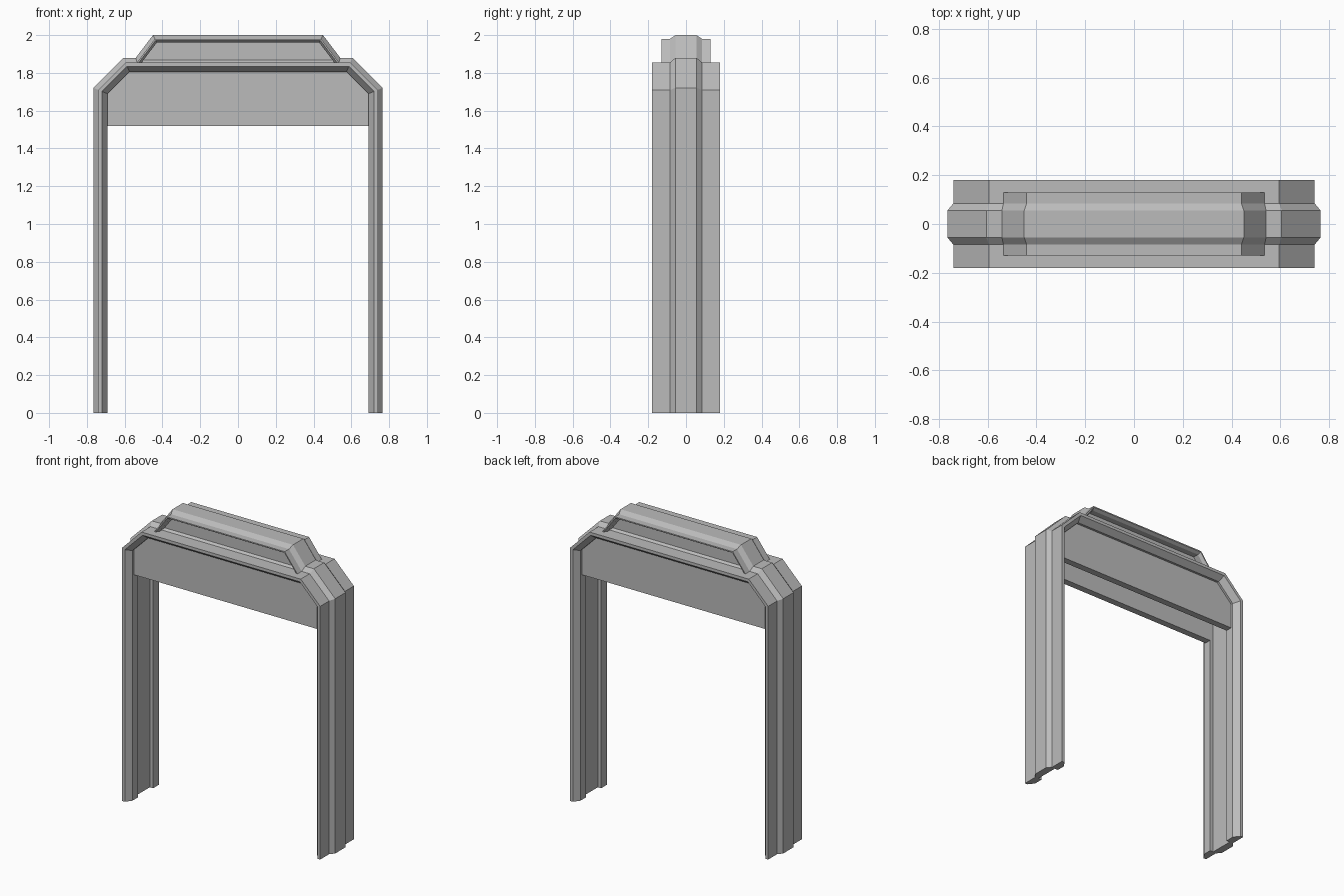
import bpy
import bmesh
from mathutils import Vector

cube = bpy.data.objects.get("Cube")
if cube:
    bpy.data.objects.remove(cube, do_unlink=True)

grey = bpy.data.materials.new("plain_grey")
grey.use_nodes = True
COLOUR = (0.5, 0.5, 0.5, 1)
grey.diffuse_color = COLOUR
grey.node_tree.nodes["Principled BSDF"].inputs["Base Color"].default_value = COLOUR


def finish(bm, name):
    bmesh.ops.recalc_face_normals(bm, faces=bm.faces)
    mesh = bpy.data.meshes.new(name)
    bm.to_mesh(mesh)
    bm.free()
    mesh.materials.append(grey)
    obj = bpy.data.objects.new(name, mesh)
    bpy.context.collection.objects.link(obj)
    return obj


def mirrored(half):
    """Complete a left-to-right outline from its left (-x) half."""
    return half + [(-x, z) for x, z in reversed(half)]


def offset(path, d):
    """Move an open outline outward by d, mitred, with level ends."""
    pts = [Vector(p) for p in path]
    normals = []
    for a, b in zip(pts, pts[1:]):
        t = (b - a).normalized()
        normals.append(Vector((-t.y, t.x)))
    out = []
    for i, p in enumerate(pts):
        if 0 < i < len(pts) - 1:
            n = normals[i]
            m = (normals[i - 1] + n).normalized()
        else:
            n = normals[min(i, len(normals) - 1)]
            m = Vector((1, 0))
        out.append(p + m * (d / m.dot(n)))
    return out


def sweep(name, path, half_section):
    """Sweep a moulding section of (outward, depth) points along an outline."""
    section = half_section + [(d, -y) for d, y in reversed(half_section)]
    bm = bmesh.new()
    rails = [[bm.verts.new((p.x, y, p.y)) for p in offset(path, d)]
             for d, y in section]
    for r, s in zip(rails, rails[1:] + rails[:1]):
        for i in range(len(path) - 1):
            bm.faces.new((r[i], r[i + 1], s[i + 1], s[i]))
    for end in (0, -1):
        bm.faces.new([r[end] for r in rails])
    return finish(bm, name)


def panel(name, outline, y0, y1):
    """Flat board from an outline in x and z."""
    bm = bmesh.new()
    face = bm.faces.new([bm.verts.new((x, y0, z)) for x, z in outline])
    ext = bmesh.ops.extrude_face_region(bm, geom=[face])
    verts = [g for g in ext["geom"] if isinstance(g, bmesh.types.BMVert)]
    bmesh.ops.translate(bm, verts=verts, vec=(0, y1 - y0, 0))
    return finish(bm, name)


# Main frame: chamfered arch with raised outer band and inner groove
arch = mirrored([(-0.74, 0), (-0.74, 1.71), (-0.595, 1.855)])
sweep("door_frame", arch, [
    (0.025, -0.055), (0, -0.085), (0, -0.18), (-0.02, -0.18),
    (-0.05, -0.14), (-0.05, -0.08), (-0.025, -0.08)])

# Front and back lintel boards hanging inside the arch
lintel = mirrored([(-0.69, 1.52), (-0.69, 1.69), (-0.575, 1.805)])
for side, name in ((-1, "front_lintel"), (1, "back_lintel")):
    panel(name, lintel, side * 0.125, side * 0.08)

# Crown housing above the arch, with its recessed infill
crown = mirrored([(-0.535, 1.855), (-0.44, 1.98)])
sweep("crown_frame", crown, [
    (0.02, -0.055), (0, -0.085), (0, -0.13), (-0.008, -0.13), (-0.02, -0.11)])
infill = [(p.x, p.y) for p in offset(crown, -0.015)]
panel("crown_infill", infill, -0.07, 0.07)
